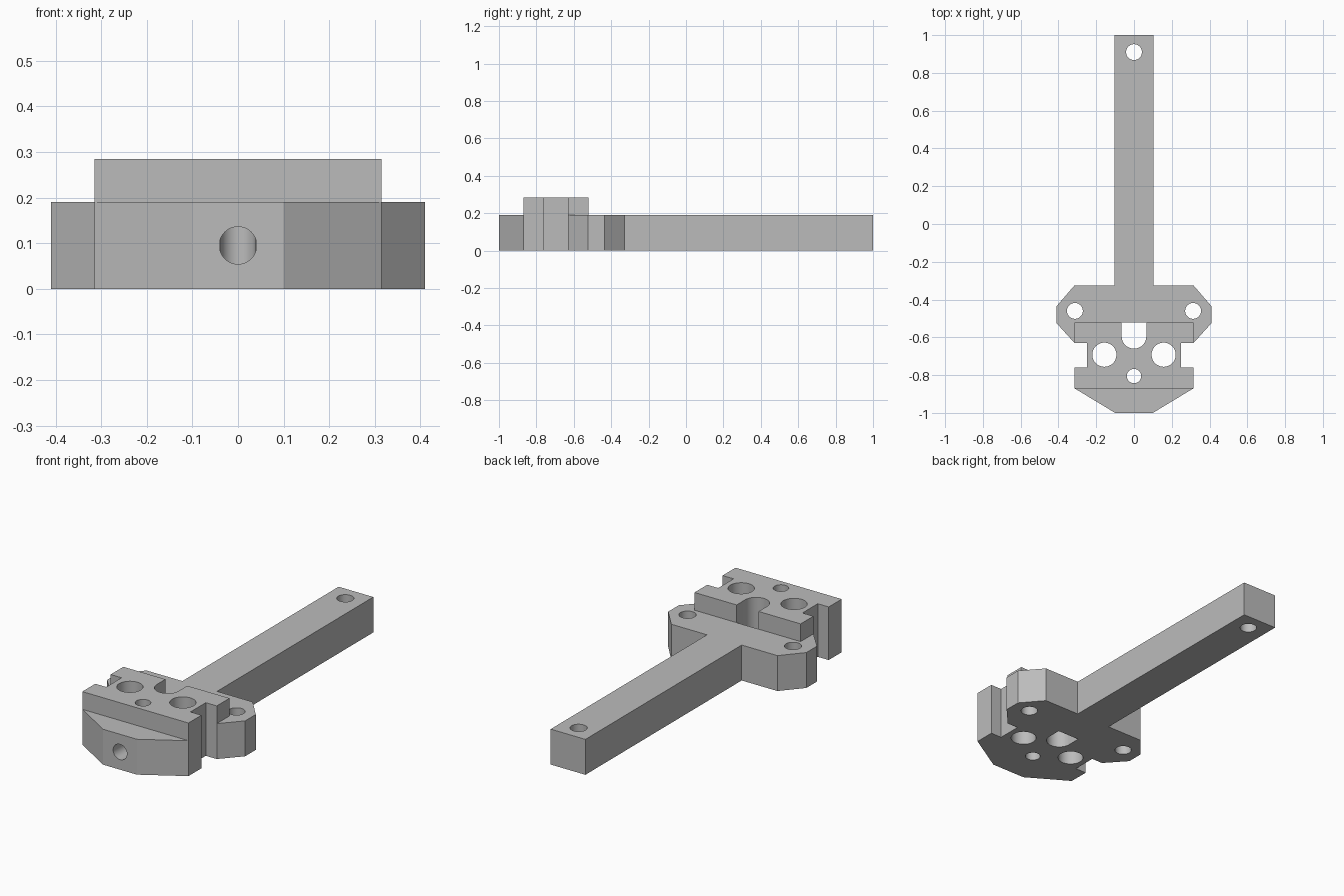
import bpy
import bmesh
import math

cube = bpy.data.objects.get("Cube")
if cube:
    bpy.data.objects.remove(cube, do_unlink=True)

BASE_TOP = 0.19
BLOCK_TOP = 0.285

grey = bpy.data.materials.new("plain grey")
grey.use_nodes = True
grey.diffuse_color = (0.5, 0.5, 0.5, 1)
grey.node_tree.nodes["Principled BSDF"].inputs["Base Color"].default_value = (0.5, 0.5, 0.5, 1)


def prism(name, points, bottom, top):
    """Extrude a closed outline straight up."""
    bm = bmesh.new()
    face = bm.faces.new([bm.verts.new((x, y, bottom)) for x, y in points])
    result = bmesh.ops.extrude_face_region(bm, geom=[face])
    verts = [v for v in result["geom"] if isinstance(v, bmesh.types.BMVert)]
    bmesh.ops.translate(bm, verts=verts, vec=(0, 0, top - bottom))
    bmesh.ops.recalc_face_normals(bm, faces=bm.faces)
    mesh = bpy.data.meshes.new(name)
    bm.to_mesh(mesh)
    bm.free()
    mesh.materials.append(grey)
    obj = bpy.data.objects.new(name, mesh)
    bpy.context.collection.objects.link(obj)
    return obj


def mirrored(half):
    """Complete a right-hand outline across the centre line."""
    return half + [(-x, y) for x, y in reversed(half)]


def arc(x, y, radius, start, end, steps):
    angles = [start + (end - start) * i / steps for i in range(steps + 1)]
    return [(x + radius * math.cos(a), y + radius * math.sin(a)) for a in angles]


def combine(target, tool, operation):
    """Apply an exact boolean and discard the tool."""
    tool.hide_render = True
    mod = target.modifiers.new(operation.lower(), "BOOLEAN")
    mod.operation = operation
    mod.solver = "EXACT"
    mod.object = tool
    bpy.ops.object.select_all(action="DESELECT")
    bpy.context.view_layer.objects.active = target
    target.select_set(True)
    bpy.ops.object.modifier_apply(modifier=mod.name)
    bpy.data.objects.remove(tool, do_unlink=True)


# Flat plate: bevelled nose, side notches, wings and long handle
notch = [(0.315, -0.87), (0.315, -0.76), (0.25, -0.76), (0.25, -0.63), (0.315, -0.63)]
wing = [(0.41, -0.525), (0.41, -0.435), (0.315, -0.325)]
handle = [(0.103, -0.325), (0.103, 1.0)]
bracket = prism("bracket", mirrored([(0.1, -1.0)] + notch + wing + handle), 0, BASE_TOP)

# Raised block sharing the notched sides
block = prism("raised_block", mirrored(notch + [(0.315, -0.522)]), 0.1, BLOCK_TOP)
combine(bracket, block, "UNION")

# Vertical round holes
holes = [(0, 0.91, 0.042), (0, -0.805, 0.038)]
for side in (-1, 1):
    holes += [(side * 0.157, -0.692, 0.064), (side * 0.313, -0.46, 0.042)]
for x, y, radius in holes:
    circle = arc(x, y, radius, 0, 2 * math.pi, 48)[:-1]
    combine(bracket, prism("hole_cutter", circle, -0.1, 0.4), "DIFFERENCE")

# Round-ended slot in the back of the block, cut right through
slot = arc(0, -0.595, 0.065, math.pi, 2 * math.pi, 24) + [(0.065, -0.522), (-0.065, -0.522)]
combine(bracket, prism("slot_cutter", slot, -0.1, 0.4), "DIFFERENCE")

# Screw hole from the nose into the small vertical hole
bpy.ops.mesh.primitive_cylinder_add(vertices=48, radius=0.041, depth=0.3,
                                    location=(0, -0.955, 0.095), rotation=(math.pi / 2, 0, 0))
screw = bpy.context.object
screw.data.materials.append(grey)
combine(bracket, screw, "DIFFERENCE")

# Smooth the hole walls, keep the machined edges crisp
bpy.context.view_layer.objects.active = bracket
bracket.select_set(True)
bpy.ops.object.shade_smooth_by_angle(angle=math.radians(25))
